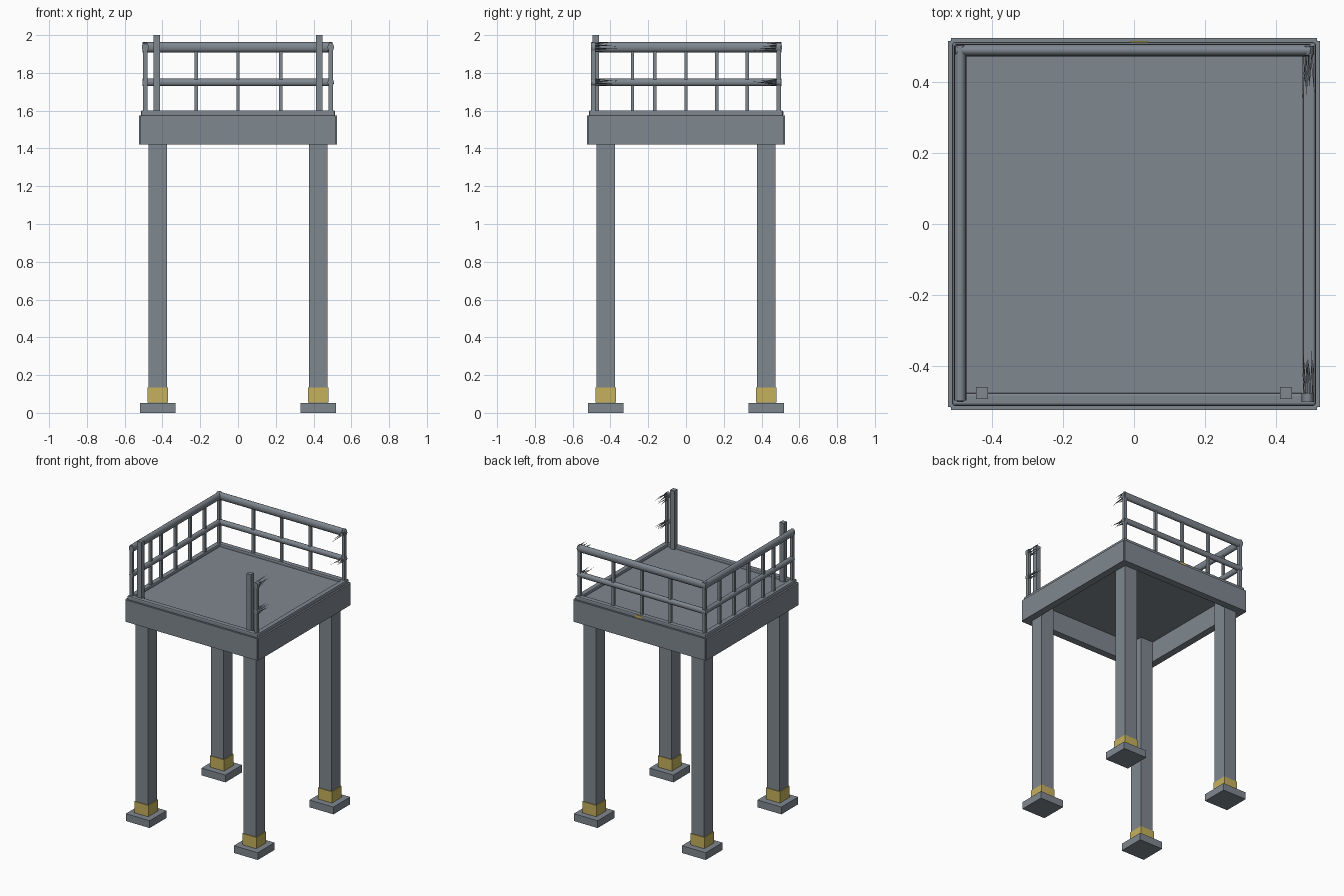
import bpy, bmesh, math, random
from mathutils import Vector

if "Cube" in bpy.data.objects:
    bpy.data.objects.remove(bpy.data.objects["Cube"])

random.seed(4)


def material(name, rgb):
    m = bpy.data.materials.new(name)
    m.diffuse_color = (*rgb, 1)
    m.use_nodes = True
    m.node_tree.nodes["Principled BSDF"].inputs["Base Color"].default_value = m.diffuse_color
    return m


STEEL = material("steel_grey", (0.212, 0.242, 0.275))
YELLOW = material("safety_yellow", (0.56, 0.44, 0.11))


def finish(name, bm, mat):
    bmesh.ops.recalc_face_normals(bm, faces=bm.faces)
    me = bpy.data.meshes.new(name)
    bm.to_mesh(me)
    bm.free()
    me.materials.append(mat)
    ob = bpy.data.objects.new(name, me)
    bpy.context.collection.objects.link(ob)
    return ob


def box(name, x, y, z, mat=STEEL, bevel=0):
    """Box from (min, max) pairs."""
    bm = bmesh.new()
    bmesh.ops.create_cube(bm, size=1)
    for v in bm.verts:
        v.co = [(a + b) / 2 + c * (b - a) for (a, b), c in zip((x, y, z), v.co)]
    if bevel:
        bmesh.ops.bevel(bm, geom=bm.edges[:], offset=bevel, segments=2,
                        profile=0.5, affect='EDGES')
    return finish(name, bm, mat)


def around(c, half):
    return (c - half, c + half)


def rail(name, a, b, half_w, half_h, sides=12):
    """Oval tube running horizontally from a to b."""
    a, b = Vector(a), Vector(b)
    d = (b - a).normalized()
    side = Vector((-d.y, d.x, 0))
    bm = bmesh.new()
    rings = []
    for p in (a, b):
        rings.append([bm.verts.new(p + side * half_w * math.cos(t) + Vector((0, 0, half_h * math.sin(t))))
                      for t in (2 * math.pi * i / sides for i in range(sides))])
    for i in range(sides):
        j = (i + 1) % sides
        f = bm.faces.new((rings[0][i], rings[0][j], rings[1][j], rings[1][i]))
        f.smooth = True
    bm.faces.new(rings[0])
    bm.faces.new(rings[1])
    return finish(name, bm, STEEL)


# Legs with foot pads and yellow collars
for sx in (-1, 1):
    for sy in (-1, 1):
        x, y = 0.425 * sx, 0.425 * sy
        box("leg", around(x, 0.05), around(y, 0.05), (0.05, 1.572))
        box("foot_pad", around(x, 0.094), around(y, 0.094), (0, 0.052))
        box("leg_collar", around(x, 0.055), around(y, 0.055), (0.055, 0.135), YELLOW)

# Deck: perimeter beams, floor plate and rounded edge lip
for s in (-1, 1):
    span = (-0.517, 0.517)
    beam = sorted((0.475 * s, 0.525 * s))
    lip = sorted((0.477 * s, 0.514 * s))
    box("end_beam", span, beam, (1.42, 1.575))
    box("side_beam", beam, span, (1.42, 1.575))
    box("end_lip", (-0.514, 0.514), lip, (1.57, 1.602), bevel=0.008)
    box("side_lip", lip, (-0.514, 0.514), (1.57, 1.602), bevel=0.008)
box("deck_floor", (-0.48, 0.48), (-0.48, 0.48), (1.568, 1.582))
box("edge_mark", around(0.015, 0.025), (0.51, 0.517), (1.577, 1.596), YELLOW)

# Guard rails on the left and back sides
R = 0.491
for label, z, w, h in (("top", 1.936, 0.018, 0.027), ("middle", 1.75, 0.016, 0.02)):
    rail(label + "_rail_left", (-R, -R - 0.008, z), (-R, R + 0.014, z), w, h)
    rail(label + "_rail_back", (-R - 0.014, R, z), (R + 0.008, R, z), w, h)

# Slim uprights
for y in (-0.283, -0.165, 0, 0.162, 0.325):
    box("left_upright", around(-R, 0.009), around(y, 0.009), (1.59, 1.93))
for x in (-0.222, 0, 0.227):
    box("back_upright", around(x, 0.009), around(R, 0.009), (1.59, 1.93))
for sx in (-1, 1):
    for sy in (-1, 1):
        box("corner_upright", around(R * sx, 0.012), around(R * sy, 0.012), (1.59, 1.955), bevel=0.004)

# Taller square posts at the front entry
for s in (-1, 1):
    box("entry_post", around(0.43 * s, 0.017), around(-0.478, 0.017), (1.58, 2.0))

# Torn rail stubs on the open right side: bundles of thin spikes
for sy in (-1, 1):
    for z, h in ((1.936, 0.025), (1.75, 0.02)):
        rail("rail_stub", (R, sy * 0.503, z), (R, sy * 0.478, z), 0.017, h)
        bm = bmesh.new()
        for i in range(6):
            base = Vector((R + random.uniform(-0.012, 0.012), sy * 0.48, z + h * (i / 2.5 - 1) * 0.8))
            tip = base + Vector((random.uniform(-0.01, 0.01), -sy * random.uniform(0.05, 0.13),
                                 random.uniform(-0.012, 0.012)))
            ring = [bm.verts.new(base + Vector((0.005 * math.cos(t), 0, 0.005 * math.sin(t))))
                    for t in (0, 2.1, 4.2)]
            end = bm.verts.new(tip)
            bm.faces.new(ring)
            for k in range(3):
                bm.faces.new((ring[k], ring[(k + 1) % 3], end))
        finish("torn_rail_spikes", bm, STEEL)
